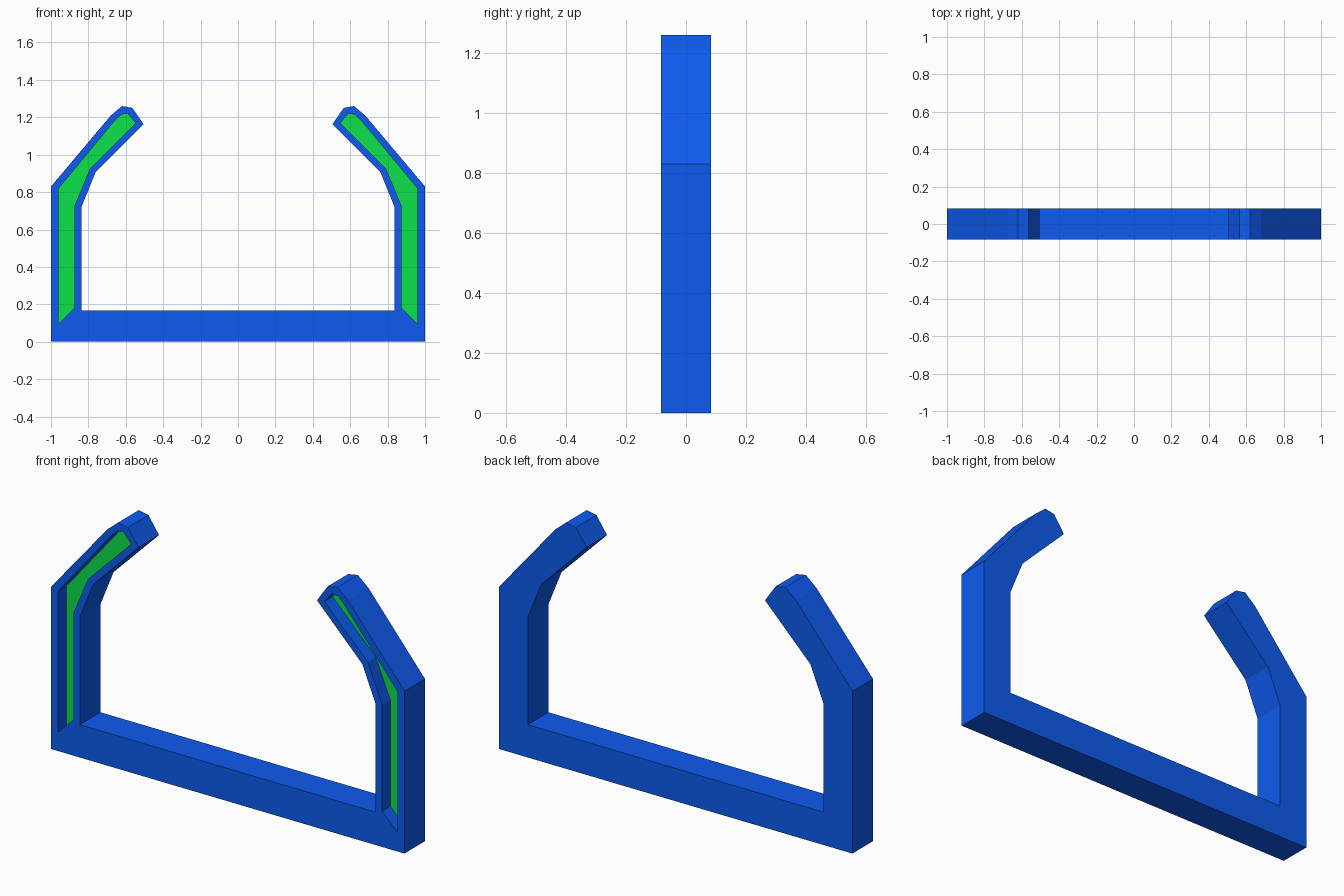
import bpy, bmesh

if "Cube" in bpy.data.objects:
    bpy.data.objects.remove(bpy.data.objects["Cube"])

HALF_DEPTH = 0.083
RECESS_Y = -0.017

# Left arm outline (x, z), from outer foot over the tip to the inner corner
ARM = [(-1, 0), (-1, 0.83), (-0.68, 1.21), (-0.62, 1.26), (-0.565, 1.25),
       (-0.505, 1.163), (-0.762, 0.905), (-0.837, 0.72), (-0.837, 0.168)]
# Matching outline of the recessed green inlay
INLAY = [(-0.96, 0.097), (-0.96, 0.818), (-0.66, 1.18), (-0.625, 1.215), (-0.59, 1.22),
         (-0.547, 1.168), (-0.792, 0.924), (-0.874, 0.727), (-0.874, 0.183)]


def material(name, color):
    mat = bpy.data.materials.new(name)
    mat.diffuse_color = (*color, 1)
    mat.use_nodes = True
    mat.node_tree.nodes["Principled BSDF"].inputs["Base Color"].default_value = mat.diffuse_color
    return mat


bm = bmesh.new()


def loop(points, y):
    return [bm.verts.new((x, y, z)) for x, z in points]


def bridge(a, b, closed=True):
    n = len(a)
    for i in range(n if closed else n - 1):
        j = (i + 1) % n
        bm.faces.new((a[i], a[j], b[j], b[i]))


# Left half of the frame: arm plus half of the base bar
outline = ARM + [(0, 0.168), (0, 0)]
front, back = loop(outline, -HALF_DEPTH), loop(outline, HALF_DEPTH)
n = len(ARM)
bridge(front[:n + 1], back[:n + 1], closed=False)               # outer walls
bm.faces.new((front[-1], front[0], back[0], back[-1]))          # underside
bm.faces.new(back)                                              # back face
bm.faces.new((front[0], front[n - 1], front[n], front[n + 1]))  # base bar front

# Front rim, recess walls and green floor
rim, floor = loop(INLAY, -HALF_DEPTH), loop(INLAY, RECESS_Y)
bridge(front[:n], rim)
bridge(rim, floor)
bm.faces.new(floor).material_index = 1

bmesh.ops.recalc_face_normals(bm, faces=bm.faces)
mesh = bpy.data.meshes.new("open_frame")
bm.to_mesh(mesh)
bm.free()
mesh.materials.append(material("blue", (0.004, 0.105, 0.87)))
mesh.materials.append(material("green", (0.004, 0.75, 0.07)))

frame = bpy.data.objects.new("open_frame", mesh)
bpy.context.collection.objects.link(frame)

# Right half
mirror = frame.modifiers.new("mirror", 'MIRROR')
mirror.use_clip = True
